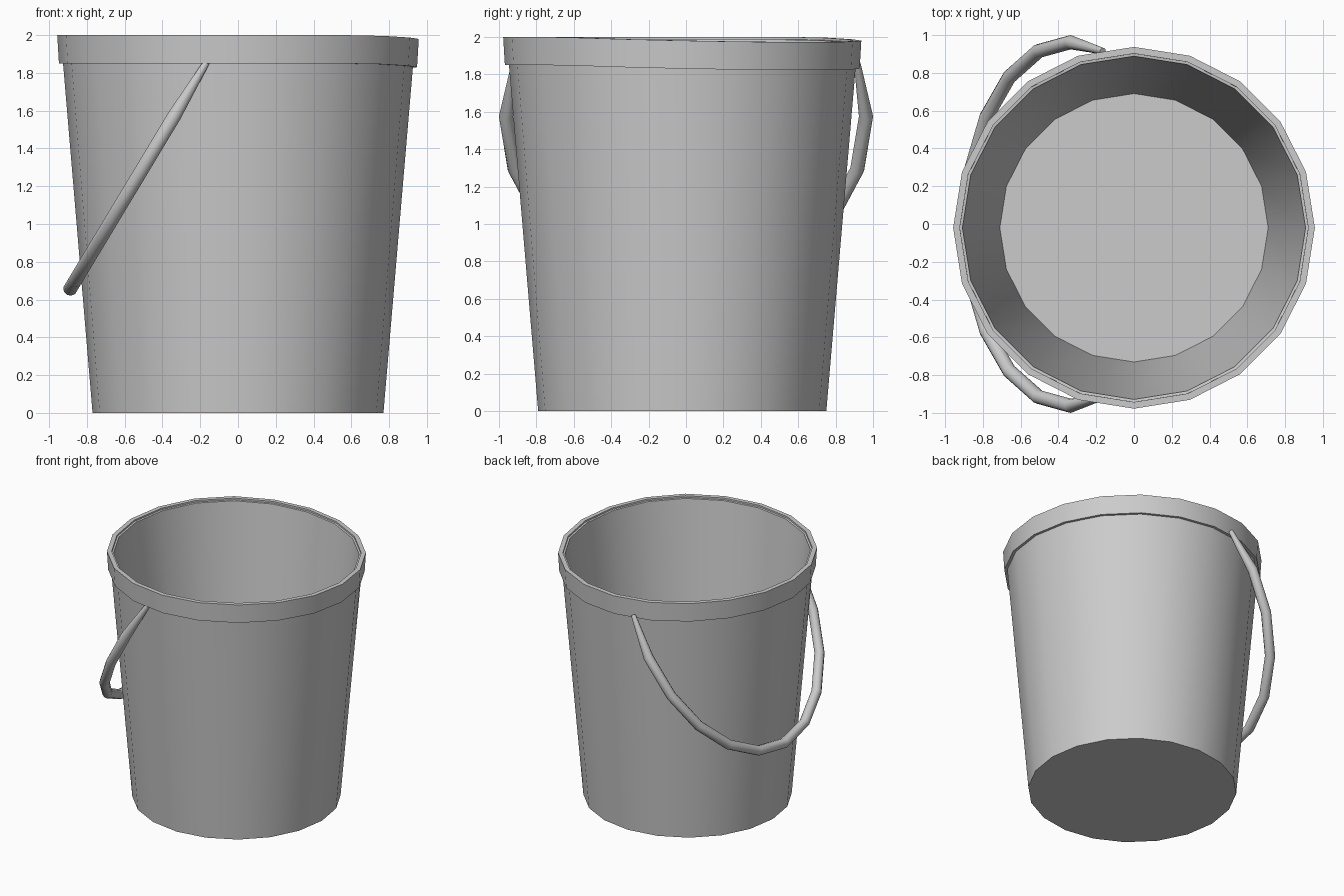
import bpy, bmesh
from math import sin, cos, pi, radians
from mathutils import Vector

if "Cube" in bpy.data.objects:
    bpy.data.objects.remove(bpy.data.objects["Cube"])

SIDES = 20
CENTRE_Y = -0.02


def finish(bm, name, angle):
    bmesh.ops.recalc_face_normals(bm, faces=bm.faces[:])
    mesh = bpy.data.meshes.new(name)
    bm.to_mesh(mesh)
    bm.free()
    obj = bpy.data.objects.new(name, mesh)
    bpy.context.collection.objects.link(obj)
    bpy.context.view_layer.objects.active = obj
    obj.select_set(True)
    bpy.ops.object.shade_smooth_by_angle(angle=radians(angle))
    obj.select_set(False)
    return obj


def skin(rings, name, closed=False, angle=35):
    """Join rings of points with quads; cap the ends unless closed."""
    bm = bmesh.new()
    vs = [[bm.verts.new(p) for p in ring] for ring in rings]
    n = len(vs[0])
    pairs = list(zip(vs, vs[1:])) + ([(vs[-1], vs[0])] if closed else [])
    for a, b in pairs:
        for i in range(n):
            j = (i + 1) % n
            bm.faces.new((a[i], a[j], b[j], b[i]))
    if not closed:
        bm.faces.new(vs[0])
        bm.faces.new(vs[-1])
    return finish(bm, name, angle)


def ring(r, z):
    """Horizontal ring; near the mouth it sags slightly towards +x +y."""
    pts = []
    for i in range(SIDES):
        a = 2 * pi * i / SIDES
        x, y = r * cos(a), r * sin(a)
        sag = 0.021 * max(0, x + y) if z > 1.5 else 0
        pts.append((x, y + CENTRE_Y, z - sag))
    return pts


# Tapered hollow body: outer wall, mouth, inner wall, floor
skin([ring(r, z) for r, z in
      [(0.77, 0), (0.938, 1.99), (0.908, 1.985), (0.71, 0.05)]], "bucket_body")

# Raised band around the mouth
skin([ring(r, z) for r, z in
      [(0.918, 1.85), (0.948, 1.85), (0.957, 2.0), (0.922, 2.0)]],
     "rim_band", closed=True)

# Swung-down handle: part of an ellipse in a tilted plane, tapered at the ends
PIVOT = Vector((-0.155, 0, 1.875))
DOWN = Vector((-0.74, 0, -1.23)).normalized()
SIDE = Vector((0, 1, 0))
NORMAL = DOWN.cross(SIDE)
rings = []
STEPS = 12
for k in range(STEPS + 1):
    a = radians(-18 + 18 * k)
    c = PIVOT + DOWN * (0.35 + 1.07 * sin(a)) + SIDE * (0.962 * cos(a))
    out = (DOWN * sin(a) / 1.07 + SIDE * cos(a) / 0.962).normalized()
    r = 0.018 if k in (0, STEPS) else 0.038
    rings.append([c + r * (out * cos(t) + NORMAL * sin(t))
                  for t in (2 * pi * i / 10 for i in range(10))])
skin(rings, "handle", angle=45)
